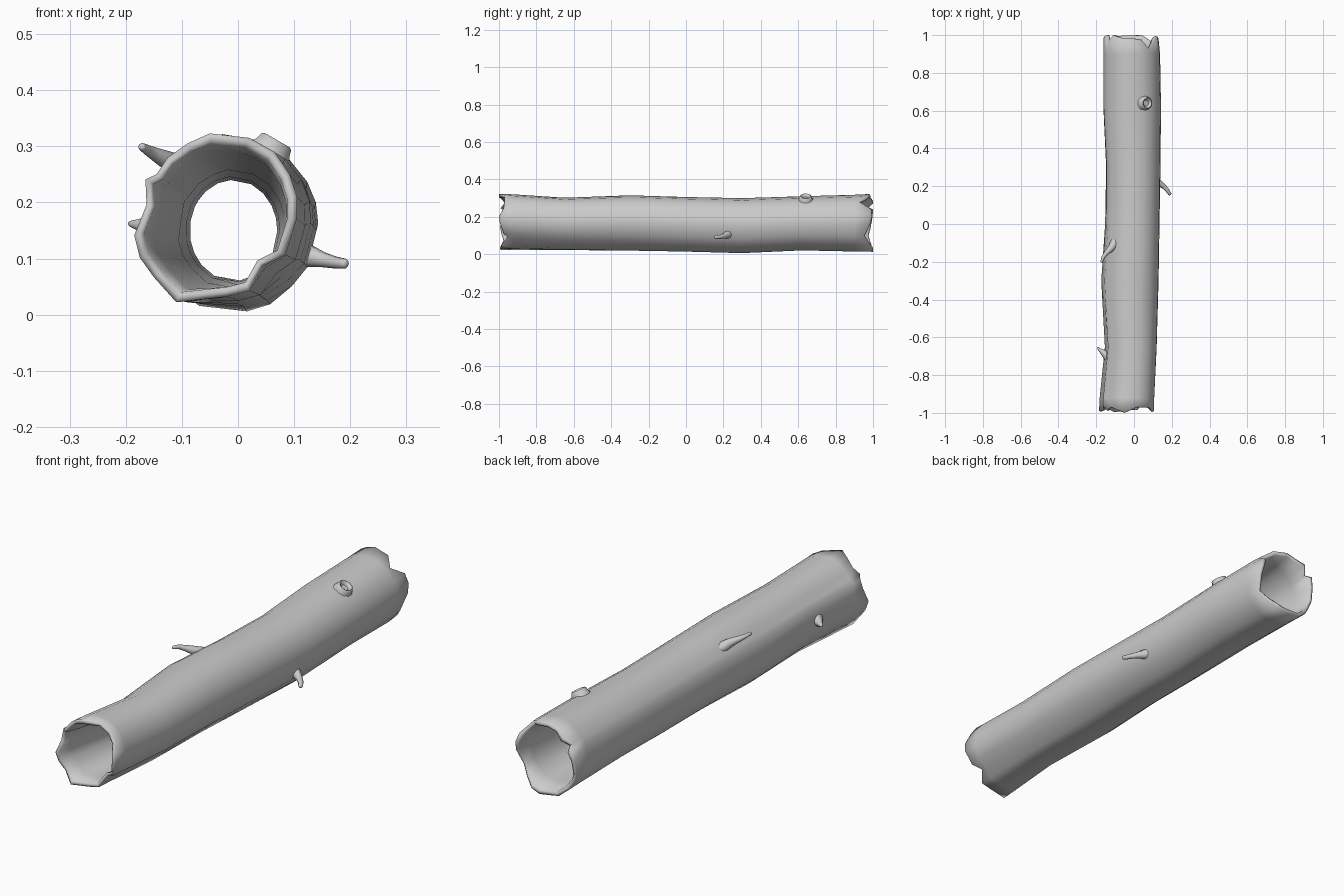
import bpy, bmesh, math
from mathutils import Vector

if "Cube" in bpy.data.objects:
    bpy.data.objects.remove(bpy.data.objects["Cube"])

# Jagged front outline (x, z), counter-clockwise from the right
FRONT = [(.105, .17), (.105, .21), (.092, .25), (.065, .29), (.02, .315), (-.05, .323), (-.09, .305),
         (-.125, .28), (-.145, .25), (-.165, .24), (-.163, .195), (-.185, .14), (-.175, .10),
         (-.15, .065), (-.11, .02), (-.02, .03), (.02, .04), (.045, .085), (.085, .105)]
# Length stations: y, x left, x right, z bottom, z top, outline raggedness, bore narrowing
STATIONS = [(-1, -.185, .105, .022, .323, 1, 0), (-.92, -.182, .107, .022, .32, .9, .15),
            (-.65, -.155, .12, .018, .302, .7, .6), (-.3, -.175, .13, .014, .315, .45, .9),
            (0, -.155, .135, .01, .306, .3, 1), (.3, -.15, .14, .003, .30, .15, .9),
            (.62, -.165, .143, .018, .31, .1, .6), (.9, -.165, .138, .012, .318, .1, .15),
            (1, -.165, .13, .01, .322, .15, 0)]
# How far each rim point is broken back at the two ends
JAG_F = [.01, .01, .03, .035, .035, 0, .02, .035, .015, .04, .02, .012, .02, .03, .01, .02, .02, .05, .03]
JAG_B = [.02, .01, .015, .075, .03, .02, .02, .0, .03, .0, .01, .02, .03, .02, .01, .0, .005, .03, .05]


def finish(bm, name, angle):
    bmesh.ops.recalc_face_normals(bm, faces=bm.faces)
    me = bpy.data.meshes.new(name)
    bm.to_mesh(me)
    bm.free()
    ob = bpy.data.objects.new(name, me)
    bpy.context.collection.objects.link(ob)
    bpy.ops.object.select_all(action='DESELECT')
    ob.select_set(True)
    bpy.context.view_layer.objects.active = ob
    bpy.ops.object.shade_smooth_by_angle(angle=math.radians(angle))
    return ob


def bridge(bm, a, b):
    n = len(a)
    for i in range(n):
        bm.faces.new((a[i], a[(i + 1) % n], b[(i + 1) % n], b[i]))


# Section points: bounding box of the station filled by a blend of ragged outline and ellipse
def section(s):
    y, xl, xr, zb, zt, rag, narrow = s
    c = Vector(((xl + xr) / 2, 0, (zb + zt) / 2))
    outer, inner = [], []
    for i, (px, pz) in enumerate(FRONT):
        fx, fz = (px + .04) / .145, (pz - .1715) / .1515
        a = math.atan2(fz, fx)
        ux = rag * fx + (1 - rag) * math.cos(a)
        uz = rag * fz + (1 - rag) * math.sin(a)
        yy = y + JAG_F[i] if y == -1 else y - JAG_B[i] if y == 1 else y
        o = Vector((c.x + ux * (xr - xl) / 2, yy, c.z + uz * (zt - zb) / 2))
        rim = Vector((c.x + (o.x - c.x) * .88, yy, c.z + (o.z - c.z) * .88))
        bore = Vector((-.008 + .078 * math.cos(a), yy, .15 + .09 * math.sin(a)))
        outer.append(o)
        inner.append(rim.lerp(bore, narrow))
    return outer, inner


# Hollow trunk: outer skin, rounded rims and narrowing bore in one closed loop of rings
secs = [section(s) for s in STATIONS]


def rim_ring(sec, push):
    pts = [(o + i) / 2 + Vector((0, push, 0)) for o, i in zip(*sec)]
    return [Vector((p.x, max(-1, min(1, p.y)), p.z)) for p in pts]


rings = [s[0] for s in secs] + [rim_ring(secs[-1], .006)]
rings += [s[1] for s in reversed(secs)] + [rim_ring(secs[0], -.006)]
bm = bmesh.new()
loops = [[bm.verts.new(p) for p in r] for r in rings]
for k in range(len(loops)):
    bridge(bm, loops[k], loops[(k + 1) % len(loops)])
finish(bm, "hollow_log", 80)


# Tapered twig along a path of (x, y, z, radius)
def twig(name, path, sides=10):
    bm = bmesh.new()
    pts = [Vector(p[:3]) for p in path]
    d = (pts[-1] - pts[-2]).normalized()
    r = path[-1][3]
    pts.append(pts[-1] + d * r * .6)
    radii = [p[3] for p in path] + [r * .55]
    loops = []
    for k, p in enumerate(pts):
        t = (pts[min(k + 1, len(pts) - 1)] - pts[max(k - 1, 0)]).normalized()
        u = t.cross(Vector((0, 0, 1))).normalized()
        v = t.cross(u)
        loops.append([bm.verts.new(p + (u * math.cos(a) + v * math.sin(a)) * radii[k])
                      for a in (2 * math.pi * i / sides for i in range(sides))])
    for a, b in zip(loops, loops[1:]):
        bridge(bm, a, b)
    bm.faces.new(loops[0])
    bm.faces.new(loops[-1])
    finish(bm, name, 60)


twig("right_twig", [(.09, .235, .115, .03), (.125, .22, .104, .021), (.15, .205, .098, .014),
                    (.172, .185, .093, .011), (.19, .158, .091, .009)])
twig("upper_left_twig", [(-.095, -.09, .25, .026), (-.122, -.13, .273, .018), (-.148, -.155, .286, .012),
                         (-.163, -.175, .294, .009), (-.171, -.2, .299, .007)])
twig("left_twig", [(-.135, -.70, .157, .03), (-.158, -.685, .158, .018), (-.176, -.67, .16, .011),
                   (-.192, -.655, .162, .005)])

# Broken branch knot: raised ring with a sunken centre
bm = bmesh.new()
n = Vector((.5, 0, .866))
u, v = Vector((0, 1, 0)), Vector((.866, 0, -.5))
base = Vector((.062, .64, .297))
loops = []
for r, h in ((.042, -.012), (.035, .002), (.032, .013), (.027, .016), (.021, .012), (.016, .002)):
    loops.append([bm.verts.new(base + n * h + (u * math.cos(a) + v * math.sin(a)) * r)
                  for a in (2 * math.pi * i / 10 for i in range(10))])
for a, b in zip(loops, loops[1:]):
    bridge(bm, a, b)
bm.faces.new(loops[-1])
finish(bm, "branch_knot", 60)
